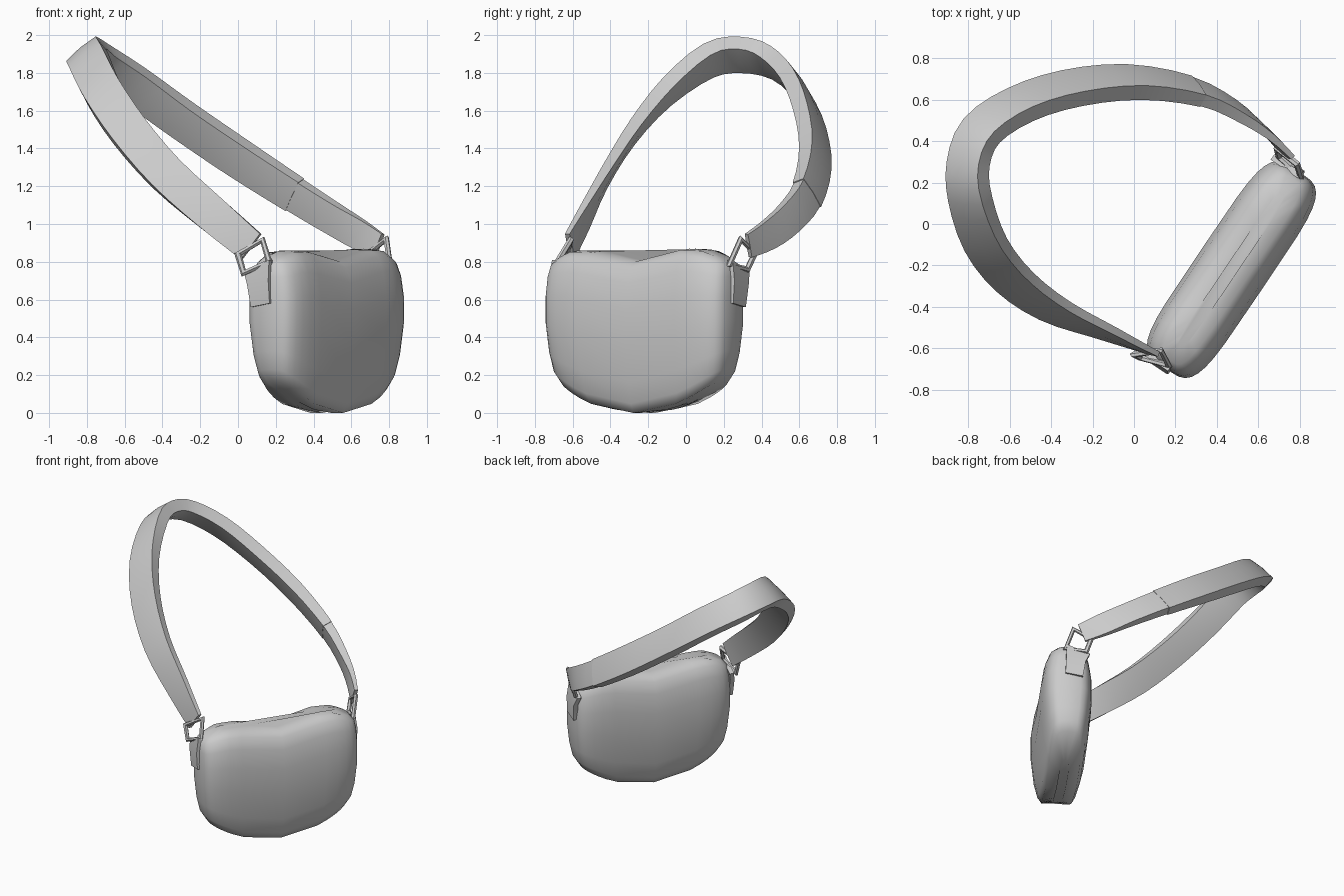
import bpy, bmesh, math
from mathutils import Vector

if "Cube" in bpy.data.objects:
    bpy.data.objects.remove(bpy.data.objects["Cube"])

grey = bpy.data.materials.new("soft_grey")
grey.diffuse_color = (0.6, 0.6, 0.6, 1)
grey.use_nodes = True
grey.node_tree.nodes["Principled BSDF"].inputs["Base Color"].default_value = grey.diffuse_color

CENTRE = Vector((0.47, -0.22, 0))
ALONG = Vector((0.56, 0.83, 0)).normalized()     # long axis of the bag
OUT = Vector((0.83, -0.56, 0)).normalized()      # bag front direction


def place(u, n, z):
    return CENTRE + ALONG * u + OUT * n + Vector((0, 0, z))


def lerp_table(table, x):
    for (a, fa), (b, fb) in zip(table, table[1:]):
        if x <= b:
            k = max(0, (x - a) / (b - a))
            return fa + (fb - fa) * k
    return table[-1][1]


def loft(name, rings, angle=40, loop=False):
    """Skin a list of closed rings; cap the ends unless it loops."""
    bm = bmesh.new()
    rows = [[bm.verts.new(p) for p in ring] for ring in rings]
    pairs = list(zip(rows, rows[1:])) + ([(rows[-1], rows[0])] if loop else [])
    for a, b in pairs:
        for i in range(len(a)):
            j = (i + 1) % len(a)
            bm.faces.new((a[i], a[j], b[j], b[i]))
    if not loop:
        bm.faces.new(rows[0][::-1])
        bm.faces.new(rows[-1])
    bmesh.ops.recalc_face_normals(bm, faces=bm.faces)
    mesh = bpy.data.meshes.new(name)
    bm.to_mesh(mesh)
    bm.free()
    mesh.materials.append(grey)
    ob = bpy.data.objects.new(name, mesh)
    bpy.context.collection.objects.link(ob)
    bpy.context.view_layer.objects.active = ob
    ob.select_set(True)
    bpy.ops.object.shade_smooth_by_angle(angle=math.radians(angle))
    ob.select_set(False)
    return ob


# Bag body: boxy padded slab with a curved base and a dip in the top edge
TOP = [(-0.56, 0.81), (-0.42, 0.86), (-0.2, 0.855), (-0.04, 0.80),
       (0.1, 0.83), (0.28, 0.87), (0.42, 0.865), (0.56, 0.81)]
# height fraction, half length, half depth
LEVELS = [(0, 0.30, 0.03), (0, 0.50, 0.105), (0.06, 0.54, 0.13), (0.2, 0.56, 0.155),
          (0.45, 0.575, 0.175), (0.68, 0.575, 0.175), (0.85, 0.57, 0.155),
          (0.95, 0.56, 0.125), (0.99, 0.53, 0.085), (1, 0.44, 0.03)]
rings = []
for t, hu, hn in LEVELS:
    ring = []
    for i in range(32):
        a = 2 * math.pi * i / 32
        c, s = math.cos(a), math.sin(a)
        u = hu * math.copysign(abs(c) ** 0.38, c)
        n = hn * math.copysign(abs(s) ** 0.5, s)
        low = 0.66 * u * u
        ring.append(place(u, n, low + (lerp_table(TOP, u) - low) * t))
    rings.append(ring)
loft("bag_body", rings, 60)

# Shoulder strap: thick band swept along a tilted loop, flaring outward below
# x, y, z, thickness, width, flare
PATH = [(0.07, -0.615, 0.88, 0.03, 0.17, 0.1), (-0.14, -0.525, 1.055, 0.045, 0.19, 0.3),
        (-0.38, -0.42, 1.265, 0.06, 0.20, 0.55), (-0.575, -0.28, 1.49, 0.075, 0.205, 0.65),
        (-0.715, -0.10, 1.70, 0.09, 0.205, 0.6), (-0.79, 0.12, 1.865, 0.1, 0.205, 0.4),
        (-0.80, 0.29, 1.895, 0.1, 0.20, 0.25), (-0.735, 0.45, 1.855, 0.1, 0.20, 0.25),
        (-0.55, 0.575, 1.735, 0.1, 0.20, 0.25), (-0.30, 0.655, 1.555, 0.1, 0.20, 0.3),
        (0, 0.685, 1.35, 0.095, 0.20, 0.3), (0.30, 0.64, 1.155, 0.08, 0.19, 0.3),
        (0.50, 0.545, 1.03, 0.065, 0.18, 0.3), (0.64, 0.44, 0.945, 0.045, 0.17, 0.2),
        (0.745, 0.33, 0.885, 0.03, 0.14, 0.1)]
TILT = Vector((0.55, -0.25, 0.80))
STEPS = 3


def spline(s):
    """Smooth position along the strap and its other values at parameter s."""
    i = min(int(s), len(PATH) - 2)
    k = s - i
    p = [PATH[max(0, min(len(PATH) - 1, i + j))] for j in (-1, 0, 1, 2)]
    return [0.5 * (2 * b + (c - a) * k + (2 * a - 5 * b + 4 * c - d) * k * k
                   + (3 * b - a - 3 * c + d) * k ** 3) for a, b, c, d in zip(*p)]


def section(s, slim=1.0):
    x, y, z, thick, wide, flare = spline(s)
    end = len(PATH) - 1
    tan = (Vector(spline(min(s + 0.3, end))[:3]) - Vector(spline(max(s - 0.3, 0))[:3])).normalized()
    w = (TILT - tan * TILT.dot(tan)).normalized()
    w = (w + tan.cross(w) * flare).normalized()
    d = tan.cross(w) * thick / 2 * slim
    w = w * wide / 2 * slim
    # softened rectangle
    return [Vector((x, y, z)) + w * a + d * b for a, b in
            ((-1, -0.85), (0, -1), (1, -0.85), (1, 0.85), (0, 1), (-1, 0.85))]


loft("shoulder_strap", [section(i / STEPS) for i in range(11 * STEPS + 1)])
loft("strap_end", [section(i / STEPS, 0.94) for i in range(11 * STEPS, 14 * STEPS + 1)])


# Wire rings joining strap and tabs
def wire_ring(name, corners, r=0.016):
    pts = [Vector(p) for p in corners]
    mid = sum(pts, Vector()) / 4
    axis = (pts[1] - pts[0]).cross(pts[2] - pts[1]).normalized()
    rings = []
    for p in pts:
        out = (p - mid).normalized()
        rings.append([p + (out * math.cos(a) * 1.3 + axis * math.sin(a)) * r
                      for a in (math.pi * k / 3 for k in range(6))])
    loft(name, rings, 35, loop=True)


wire_ring("left_ring", [(0.0, -0.63, 0.84), (0.13, -0.61, 0.915),
                        (0.165, -0.68, 0.80), (0.03, -0.645, 0.74)])
wire_ring("right_ring", [(0.785, 0.29, 0.92), (0.69, 0.365, 0.845),
                         (0.70, 0.325, 0.76), (0.805, 0.23, 0.785)])

# Tapered tabs on both ends of the bag
for name, side in (("left_tab", -1), ("right_tab", 1)):
    rings = []
    for z0, z1, u, n0, n1 in ((0.56, 0.58, 0.575, -0.09, 0.03),
                              (0.68, 0.70, 0.58, -0.11, 0.025),
                              (0.745, 0.81, 0.565, -0.14, 0.02)):
        rings.append([place(side * (u - 0.02), n0, z0), place(side * (u - 0.02), n1, z1),
                      place(side * (u + 0.012), n1, z1), place(side * (u + 0.012), n0, z0)])
    loft(name, rings)
